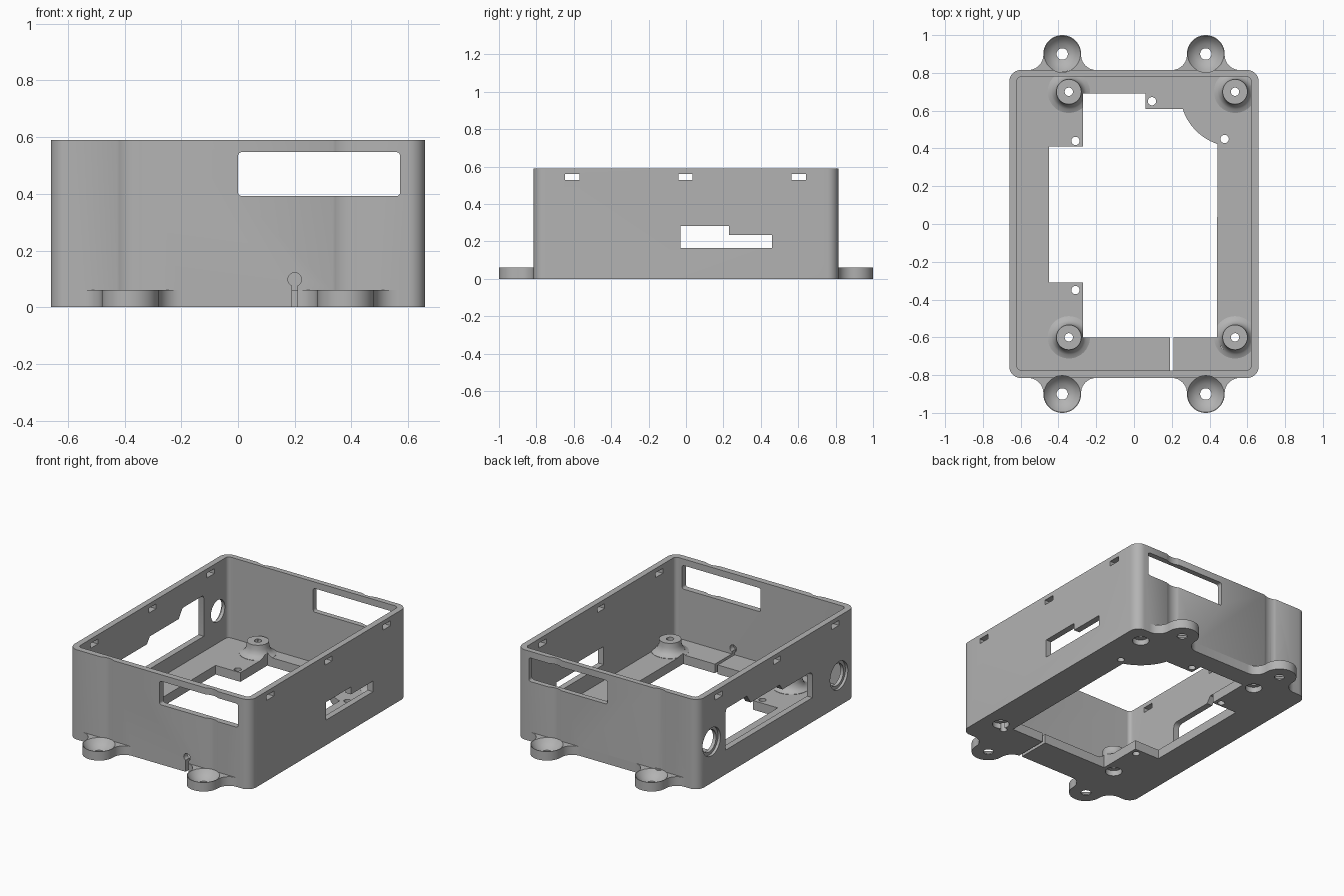
import bpy
import bmesh
from math import sin, cos, pi, radians, atan2

old = bpy.data.objects.get("Cube")
if old:
    bpy.data.objects.remove(old)

grey = bpy.data.materials.new("matte grey")
grey.use_nodes = True
grey.diffuse_color = (0.45, 0.45, 0.45, 1)
grey.node_tree.nodes["Principled BSDF"].inputs["Base Color"].default_value = (0.45, 0.45, 0.45, 1)

HEIGHT, FLOOR = 0.59, 0.06
EAR_X, EAR_Y, WALL_Y = 0.38, 0.90, 0.815


def make(name, bm):
    bmesh.ops.recalc_face_normals(bm, faces=bm.faces)
    mesh = bpy.data.meshes.new(name)
    bm.to_mesh(mesh)
    bm.free()
    ob = bpy.data.objects.new(name, mesh)
    bpy.context.collection.objects.link(ob)
    mesh.materials.append(grey)
    return ob


def prism(name, outline, lo, hi, axis="Z"):
    """Extrude a flat outline along one axis."""
    place = {"Z": lambda u, v, w: (u, v, w),
             "Y": lambda u, v, w: (u, w, v),
             "X": lambda u, v, w: (w, u, v)}[axis]
    bm = bmesh.new()
    a = [bm.verts.new(place(u, v, lo)) for u, v in outline]
    b = [bm.verts.new(place(u, v, hi)) for u, v in outline]
    bm.faces.new(a)
    bm.faces.new(b)
    n = len(a)
    for i in range(n):
        j = (i + 1) % n
        bm.faces.new((a[i], a[j], b[j], b[i]))
    return make(name, bm)


def lathe(name, profile, x, y, steps=48):
    """Turn a profile that starts and ends on the axis."""
    bm = bmesh.new()
    vs = [bm.verts.new((x + r, y, z)) for r, z in profile]
    es = [bm.edges.new(p) for p in zip(vs, vs[1:])]
    bmesh.ops.spin(bm, geom=vs + es, cent=(x, y, 0), axis=(0, 0, 1),
                   angle=2 * pi, steps=steps, use_merge=True)
    bmesh.ops.remove_doubles(bm, verts=bm.verts, dist=1e-5)
    return make(name, bm)


def arc(cx, cy, r, start, end, n=10):
    return [(cx + r * cos(radians(start + (end - start) * i / n)),
             cy + r * sin(radians(start + (end - start) * i / n))) for i in range(n + 1)]


def circle(cx, cy, r, n=32):
    return arc(cx, cy, r, 0, 360, n)[:-1]


def box(x0, x1, y0, y1):
    return [(x0, y0), (x1, y0), (x1, y1), (x0, y1)]


def rounded(x0, x1, y0, y1, r, n=8):
    return (arc(x1 - r, y1 - r, r, 0, 90, n) + arc(x0 + r, y1 - r, r, 90, 180, n)
            + arc(x0 + r, y0 + r, r, 180, 270, n) + arc(x1 - r, y0 + r, r, 270, 360, n))


def combine(tool, operation):
    mod = body.modifiers.new("cut", "BOOLEAN")
    mod.operation, mod.solver, mod.object = operation, "EXACT", tool
    bpy.context.view_layer.update()
    graph = bpy.context.evaluated_depsgraph_get()
    result = bpy.data.meshes.new_from_object(body.evaluated_get(graph))
    body.modifiers.clear()
    body.data = result
    bpy.data.objects.remove(tool)


def add(tool):
    combine(tool, "UNION")


def cut(tool):
    combine(tool, "DIFFERENCE")


# outer block
body = prism("enclosure", rounded(-0.66, 0.66, -WALL_Y, WALL_Y, 0.06), 0, HEIGHT)

# mounting ears with flared roots, countersinks and screwdriver grooves
FLARE, REACH = 0.08, EAR_Y - WALL_Y
ear = ([(0.18, -0.03)] + arc(0.18, FLARE, FLARE, 270, 178.4)
       + arc(0, REACH, 0.1, -1, 181, 28)
       + arc(-0.18, FLARE, FLARE, 1.6, -90) + [(-0.18, -0.03)])
for sx in (-1, 1):
    for sy in (-1, 1):
        outline = [(sx * EAR_X + u, sy * (WALL_Y + v)) for u, v in ear]
        add(prism("ear", outline, 0, FLOOR))
        bowl = [(0, -0.1), (0.03, -0.1), (0.03, 0.008), (0.055, 0.018),
                (0.08, 0.037), (0.097, 0.061), (0.097, 0.7), (0, 0.7)]
        cut(lathe("countersink", bowl, sx * EAR_X, sy * EAR_Y))

# inner cavity
cut(prism("cavity", rounded(-0.62, 0.62, -0.775, 0.78, 0.025), FLOOR, 0.8))

# standoffs with flared feet
standoffs = [(x, y) for x in (-0.345, 0.535) for y in (-0.6, 0.7)]
for x, y in standoffs:
    foot = [(0, 0.03), (0.112, 0.03), (0.112, 0.062), (0.092, 0.07),
            (0.077, 0.085), (0.068, 0.11), (0.066, 0.14), (0, 0.14)]
    add(lathe("standoff", foot, x, y))

# floor opening with notches and a curved corner
a0, a1 = (atan2(v - 0.7, u - 0.535) * 180 / pi + 360 for u, v in ((0.26, 0.61), (0.44, 0.42)))
opening = ([(-0.27, 0.69), (0.06, 0.69), (0.06, 0.61)] + arc(0.535, 0.7, 0.292, a0, a1, 14)
           + [(0.44, -0.6), (-0.27, -0.6), (-0.27, -0.31), (-0.45, -0.31),
              (-0.45, 0.41), (-0.27, 0.41)])
cut(prism("floor_opening", opening, -0.1, 0.3))

# screw holes through the standoffs, recessed below
for x, y in standoffs:
    cut(prism("screw_hole", circle(x, y, 0.022), -0.1, 0.3))
    cut(prism("screw_recess", circle(x, y, 0.05), -0.1, 0.035))

# small floor holes
for x, y in ((-0.31, 0.44), (0.095, 0.65), (0.48, 0.45), (-0.31, -0.35), (0.48, -0.64)):
    cut(prism("floor_hole", circle(x, y, 0.022, 20), -0.1, 0.075))

# front and back windows
cut(prism("end_windows", rounded(0, 0.572, 0.392, 0.547, 0.014, 4), -1.2, 1.2, "Y"))

# lid latch slots on both long walls
for y in (-0.608, -0.003, 0.603):
    cut(prism("latch_slot", box(y - 0.038, y + 0.038, 0.53, 0.562), -1, 1, "X"))

# stepped port slot on the +x wall
port = [(-0.03, 0.165), (0.46, 0.165), (0.46, 0.235), (0.23, 0.235), (0.23, 0.283), (-0.03, 0.283)]
cut(prism("port_slot", port, 0.55, 0.8, "X"))

# large stepped opening on the -x wall
side = ([(-0.37, 0.16), (0.53, 0.16)] + arc(0.51, 0.41, 0.02, 0, 90, 4)
        + [(0.31, 0.43), (0.27, 0.373), (-0.03, 0.373), (-0.06, 0.333)]
        + arc(-0.34, 0.303, 0.03, 90, 180, 4))
cut(prism("side_opening", side, -0.8, -0.57, "X"))

# round connector holes with shallow outer recesses on the -x wall
for y, z in ((0.677, 0.27), (-0.646, 0.2)):
    cut(prism("connector_hole", circle(y, z, 0.072), -0.8, -0.58, "X"))
    cut(prism("connector_recess", circle(y, z, 0.092), -0.8, -0.642, "X"))

# cable slit with a round end in the front wall and floor
cut(prism("cable_slit", box(0.19, 0.21, -0.1, 0.09), -0.9, -0.55, "Y"))
cut(prism("cable_hole", circle(0.2, 0.098, 0.024, 24), -0.9, -0.72, "Y"))

# smooth the curved walls, keep edges crisp
bpy.ops.object.select_all(action="DESELECT")
body.select_set(True)
bpy.context.view_layer.objects.active = body
bpy.ops.object.shade_smooth_by_angle(angle=radians(30))
